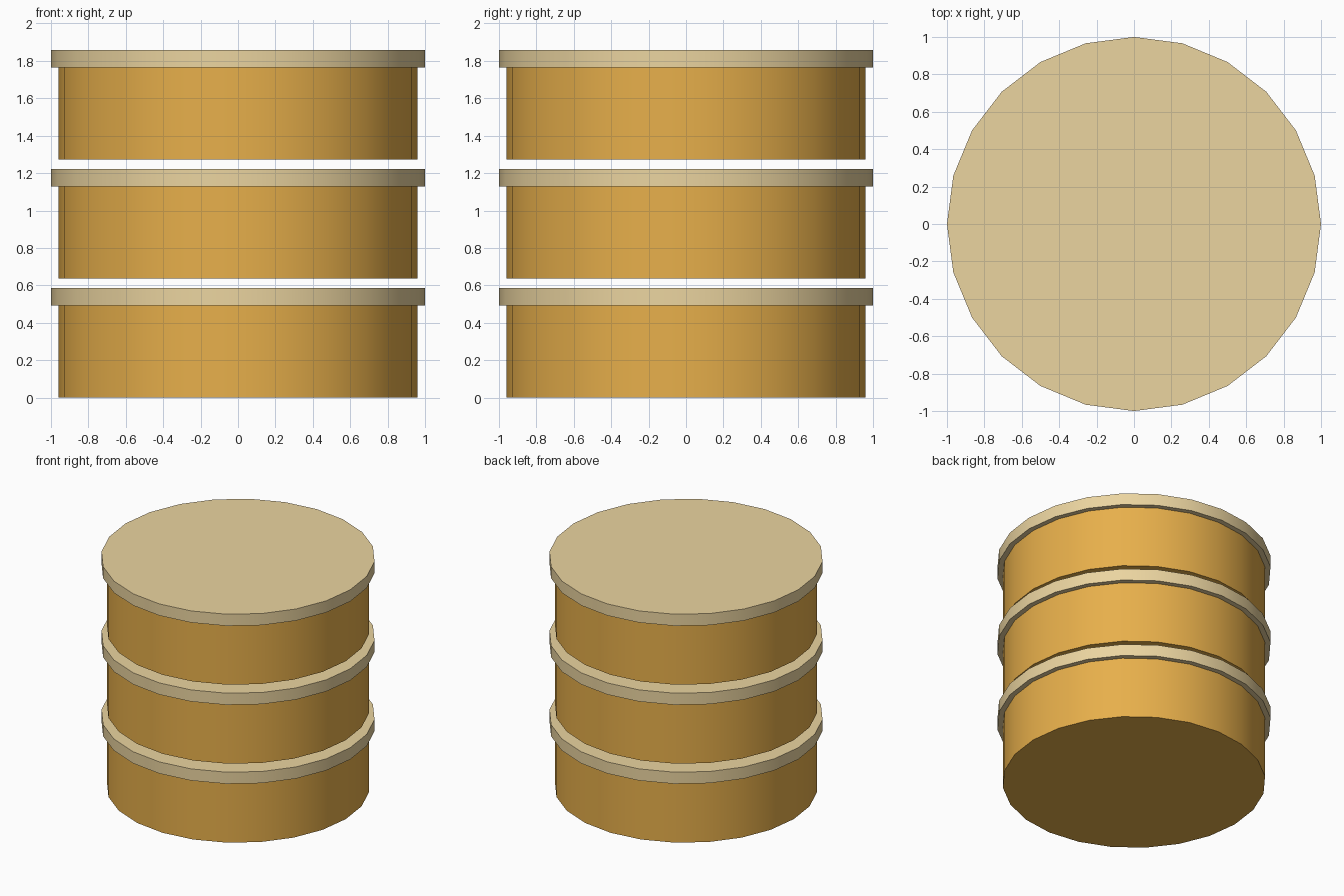
import bpy
import math

if "Cube" in bpy.data.objects:
    bpy.data.objects.remove(bpy.data.objects["Cube"])

SIDES = 24
PITCH = 0.636      # spacing between stacked tins
BODY_H = 0.492
LID_TOP = 0.586


def material(name, color):
    m = bpy.data.materials.new(name)
    m.diffuse_color = (*color, 1)
    m.use_nodes = True
    m.node_tree.nodes["Principled BSDF"].inputs["Base Color"].default_value = m.diffuse_color
    return m


def disc(name, radius, z0, z1, mat):
    # 24-sided drum with a corner on the +x axis
    bpy.ops.mesh.primitive_cylinder_add(vertices=SIDES, radius=radius, depth=z1 - z0,
                                        location=(0, 0, (z0 + z1) / 2))
    ob = bpy.context.object
    ob.name = name
    ob.data.materials.append(mat)
    bpy.ops.object.shade_smooth_by_angle(angle=math.radians(30))
    return ob


gold = material("gold", (0.80, 0.43, 0.07))
cream = material("cream", (0.83, 0.66, 0.35))

# three lidded tins, stacked with a small gap
for i in range(3):
    z = i * PITCH
    disc(f"tin_body_{i + 1}", 0.96, z, z + BODY_H, gold)
    disc(f"tin_lid_{i + 1}", 1.0, z + BODY_H, z + LID_TOP, cream)
